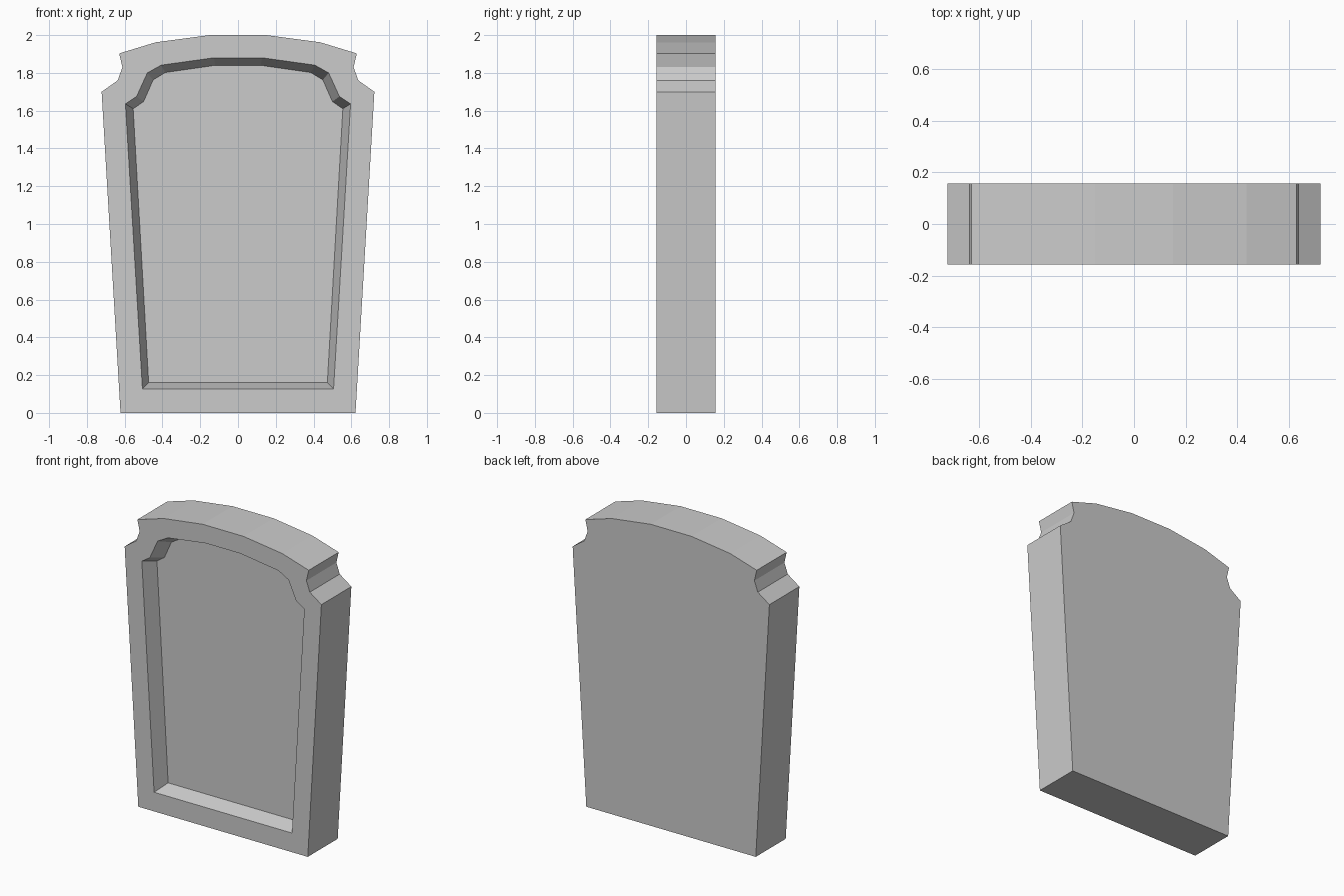
import bpy
import bmesh

cube = bpy.data.objects.get("Cube")
if cube:
    bpy.data.objects.remove(cube, do_unlink=True)

HALF_DEPTH = 0.157
RECESS_DEPTH = 0.1

# Right halves of the profiles (x, z), from the base up to the crown
outline = [(0.622, 0), (0.722, 1.7), (0.637, 1.76), (0.612, 1.83),
           (0.629, 1.903), (0.435, 1.962), (0.15, 2.0)]
rim = [(0.506, 0.127), (0.596, 1.636), (0.537, 1.675),
       (0.48, 1.8), (0.407, 1.841), (0.127, 1.88)]
panel = [(0.473, 0.16), (0.555, 1.61), (0.5, 1.648),
         (0.449, 1.763), (0.385, 1.802), (0.121, 1.84)]


def mirrored_loop(bm, half, y):
    """Closed ring of vertices from a half profile at depth y."""
    points = half + [(-x, z) for x, z in reversed(half)]
    return [bm.verts.new((x, y, z)) for x, z in points]


def bridge(bm, a, b):
    """Join two rings of equal length with quads."""
    for i in range(len(a)):
        j = (i + 1) % len(a)
        bm.faces.new((a[i], a[j], b[j], b[i]))


def ring_edges(bm, ring):
    pairs = zip(ring, ring[1:] + ring[:1])
    return [bm.edges.get(p) or bm.edges.new(p) for p in pairs]


bm = bmesh.new()
back = mirrored_loop(bm, outline, HALF_DEPTH)
front = mirrored_loop(bm, outline, -HALF_DEPTH)
lip = mirrored_loop(bm, rim, -HALF_DEPTH)
floor = mirrored_loop(bm, panel, -HALF_DEPTH + RECESS_DEPTH)

# Slab sides and back, sloped recess walls and recessed panel
bridge(bm, back, front)
bridge(bm, lip, floor)
bm.faces.new(back)
bm.faces.new(floor)

# Flat front border between the outline and the recess
bmesh.ops.triangle_fill(bm, use_beauty=True, normal=(0, -1, 0),
                        edges=ring_edges(bm, front) + ring_edges(bm, lip))
bmesh.ops.recalc_face_normals(bm, faces=bm.faces)

mesh = bpy.data.meshes.new("headstone")
bm.to_mesh(mesh)
bm.free()
headstone = bpy.data.objects.new("headstone", mesh)
bpy.context.collection.objects.link(headstone)

# Stone material
stone = bpy.data.materials.new("grey stone")
stone.use_nodes = True
colour = (0.6, 0.6, 0.6, 1)
stone.diffuse_color = colour
for node in stone.node_tree.nodes:
    if node.type == "BSDF_PRINCIPLED":
        node.inputs["Base Color"].default_value = colour
mesh.materials.append(stone)
